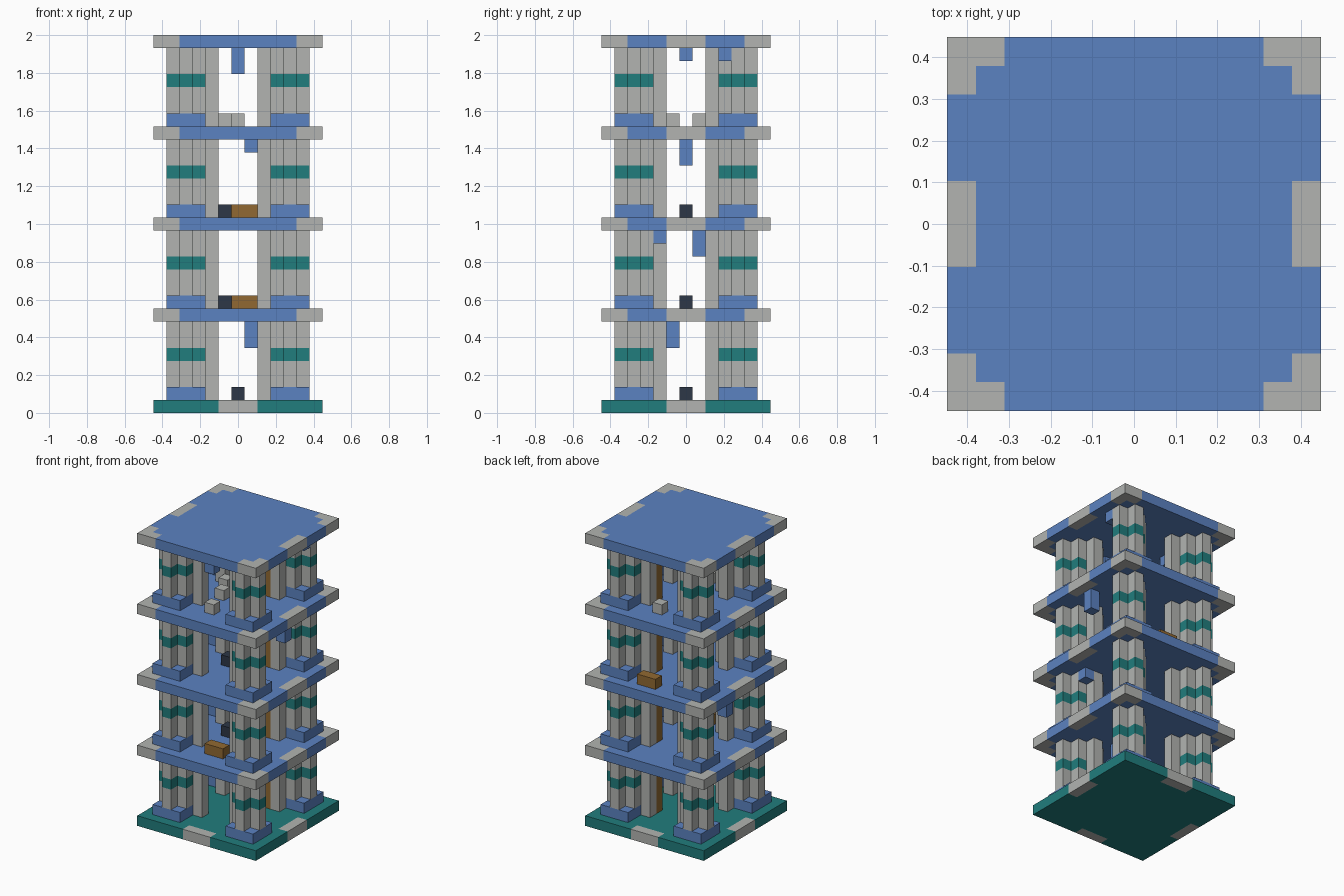
import bpy
import bmesh
from mathutils import Vector

if "Cube" in bpy.data.objects:
    bpy.data.objects.remove(bpy.data.objects["Cube"])

U = 2 / 29      # size of one block
STOREY = 7      # blocks from one floor to the next


def material(name, rgb):
    m = bpy.data.materials.new(name)
    m.use_nodes = True
    m.diffuse_color = (*rgb, 1)
    m.node_tree.nodes["Principled BSDF"].inputs["Base Color"].default_value = (*rgb, 1)
    return m


BLUE = material("blue", (0.105, 0.223, 0.533))
GREY = material("stone grey", (0.445, 0.456, 0.44))
TEAL = material("teal", (0.015, 0.205, 0.205))
DARK = material("dark slate", (0.026, 0.038, 0.063))
BROWN = material("wood brown", (0.283, 0.141, 0.032))


def blocks(name, cells, row, height, mats, rule=lambda x, y: 0):
    """Extrude a plan of unit cells; the rule picks a material for each cell."""
    bm = bmesh.new()
    for x, y in cells:
        corners = ((-.5, -.5), (.5, -.5), (.5, .5), (-.5, .5))
        bm.faces.new([bm.verts.new((x + a, y + b, row)) for a, b in corners])
    bmesh.ops.remove_doubles(bm, verts=bm.verts, dist=0.01)
    ext = bmesh.ops.extrude_face_region(bm, geom=bm.faces[:])
    top = [g for g in ext["geom"] if isinstance(g, bmesh.types.BMVert)]
    bmesh.ops.translate(bm, verts=top, vec=(0, 0, height))
    bmesh.ops.recalc_face_normals(bm, faces=bm.faces)
    for f in bm.faces:
        c = f.calc_center_median() - f.normal * 0.5
        f.material_index = rule(round(c.x), round(c.y))
    bmesh.ops.dissolve_limit(bm, angle_limit=0.01, verts=bm.verts,
                             edges=bm.edges, delimit={'MATERIAL'})
    bmesh.ops.scale(bm, vec=Vector((U, U, U)), verts=bm.verts)
    me = bpy.data.meshes.new(name)
    bm.to_mesh(me)
    bm.free()
    for m in mats:
        me.materials.append(m)
    ob = bpy.data.objects.new(name, me)
    bpy.context.collection.objects.link(ob)


def ground_rule(x, y):
    # grey in the middle of every edge
    a, b = sorted((abs(x), abs(y)))
    return int(b == 6 and a <= 1)


def floor_rule(x, y):
    # grey L at each corner, grey in the middle of the two side edges
    a, b = abs(x), abs(y)
    corner = max(a, b) == 6 and min(a, b) >= 5
    return int(corner or (a == 6 and b <= 1))


# Floors and roof
square = [(x, y) for x in range(-6, 7) for y in range(-6, 7)]
blocks("ground_slab", square, 0, 1, [TEAL, GREY], ground_rule)
for n in range(1, 5):
    blocks(f"floor_slab_{n}", square, n * STOREY, 1, [BLUE, GREY], floor_rule)

# Corner pillars on every storey
base = [(x, y) for x in (3, 4, 5) for y in (3, 4, 5)]
cross = [(x, y) for x, y in base if x == 4 or y == 4]
for n in range(4):
    z = n * STOREY
    for sx in (-1, 1):
        for sy in (-1, 1):
            def flip(cells):
                return [(x * sx, y * sy) for x, y in cells]
            tag = f"{n}_{'left' if sx > 0 else 'right'}_{'back' if sy > 0 else 'front'}"
            blocks("pillar_base_" + tag, flip(base), z + 1, 1, [BLUE])
            blocks("pillar_lower_" + tag, flip(cross), z + 2, 2, [GREY])
            blocks("pillar_band_" + tag, flip(cross), z + 4, 1, [TEAL])
            blocks("pillar_upper_" + tag, flip(cross), z + 5, 2, [GREY])
            for k, cell in enumerate(((2, 3), (3, 2))):
                blocks(f"inner_post_{k}_{tag}", flip([cell]), z + 1, 6, [GREY])
    # Wooden post inside the back left corner
    blocks(f"wooden_post_{n}", [(2, 2)], z + 1, 6, [BROWN])

# Dark blocks and wooden benches standing on the floors
for n, x in enumerate((0, -1, -1)):
    blocks(f"dark_block_{n}", [(x, 0)], n * STOREY + 1, 1, [DARK])
for n, y in ((1, -4), (2, 5)):
    blocks(f"wooden_bench_{n}", [(0, y), (1, y)], n * STOREY + 1, 1, [BROWN])

# Stone seats on the top storey
for k, cell in enumerate(((-1, -1), (0, -4), (0, 4), (-2, 1))):
    blocks(f"stone_seat_{k}", [cell], 3 * STOREY + 1, 1, [GREY])

# Blue blocks hanging under the ceilings: x, y, ceiling number, length
hanging = [(1, -1, 1, 2), (4, -2, 2, 1), (-5, 1, 2, 2), (5, 0, 3, 2),
           (1, 0, 3, 1), (0, -4, 4, 2), (5, 3, 4, 1), (-4, 0, 4, 1)]
for k, (x, y, n, length) in enumerate(hanging):
    blocks(f"hanging_block_{k}", [(x, y)], n * STOREY - length, length, [BLUE])
